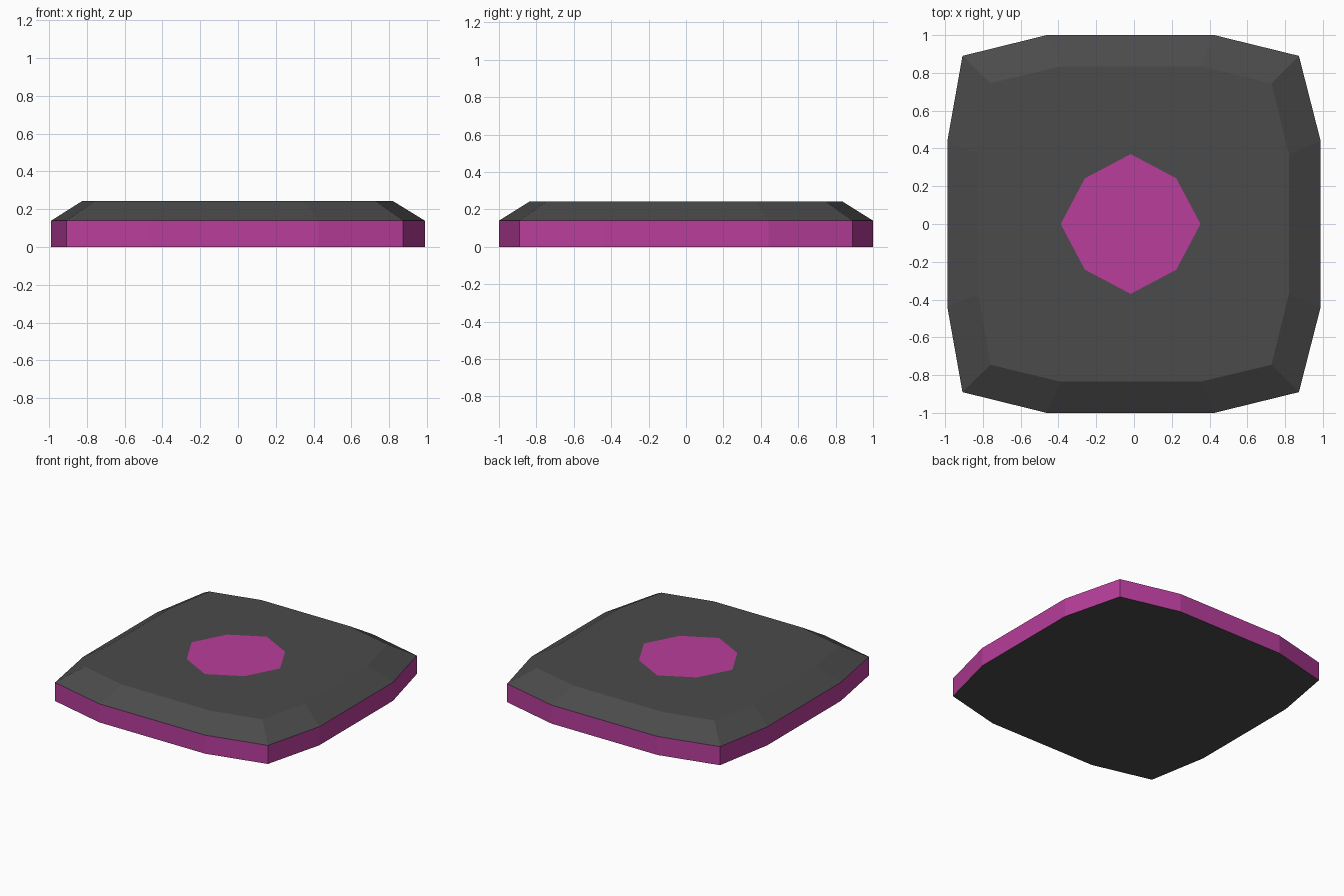
import bpy, bmesh

if "Cube" in bpy.data.objects:
    bpy.data.objects.remove(bpy.data.objects["Cube"])


def material(name, rgb):
    m = bpy.data.materials.new(name)
    m.diffuse_color = (*rgb, 1)
    m.use_nodes = True
    m.node_tree.nodes["Principled BSDF"].inputs["Base Color"].default_value = m.diffuse_color
    return m


dark = material("dark_grey", (0.07, 0.07, 0.07))
pink = material("magenta", (0.48, 0.047, 0.33))


def outline(right, left):
    """Upper half points right to left, mirrored in y to a closed loop."""
    half = right + left
    return half + [(x, -y) for x, y in reversed(half)]


def add_loop(bm, pts, z):
    return [bm.verts.new((x, y, z)) for x, y in pts]


def bridge(bm, low, high, mat):
    n = len(low)
    for i in range(n):
        j = (i + 1) % n
        f = bm.faces.new((low[i], low[j], high[j], high[i]))
        f.material_index = mat


def finish(bm, name, mats):
    me = bpy.data.meshes.new(name)
    bm.to_mesh(me)
    bm.free()
    for m in mats:
        me.materials.append(m)
    ob = bpy.data.objects.new(name, me)
    bpy.context.collection.objects.link(ob)


outer = outline([(0.988, 0.44), (0.873, 0.89), (0.425, 1.0)],
                [(-0.462, 1.0), (-0.908, 0.89), (-0.988, 0.44)])
inner = outline([(0.82, 0.37), (0.728, 0.745), (0.352, 0.835)],
                [(-0.388, 0.835), (-0.76, 0.745), (-0.825, 0.37)])
cx = -0.018
octagon = [(cx + x, y) for x, y in
           [(0.37, 0), (0.242, 0.242), (0, 0.37), (-0.242, 0.242),
            (-0.37, 0), (-0.242, -0.242), (0, -0.37), (0.242, -0.242)]]

# Slab body: magenta side band, dark bevel, top and bottom
bm = bmesh.new()
bottom = add_loop(bm, outer, 0)
middle = add_loop(bm, outer, 0.14)
top = add_loop(bm, inner, 0.243)
hole = add_loop(bm, octagon, 0.243)
bm.faces.new(bottom[::-1])
bridge(bm, bottom, middle, 1)
bridge(bm, middle, top, 0)

# Flat top with an opening for the centre panel
rim = []
for loop in (top, hole):
    for i, v in enumerate(loop):
        w = loop[(i + 1) % len(loop)]
        rim.append(bm.edges.get((v, w)) or bm.edges.new((v, w)))
bmesh.ops.triangle_fill(bm, edges=rim, use_beauty=True, normal=(0, 0, 1))
bmesh.ops.recalc_face_normals(bm, faces=bm.faces[:])
finish(bm, "slab_body", [dark, pink])

# Flush octagonal centre panel
bm = bmesh.new()
bm.faces.new(add_loop(bm, octagon, 0.243))
finish(bm, "centre_panel", [pink])
